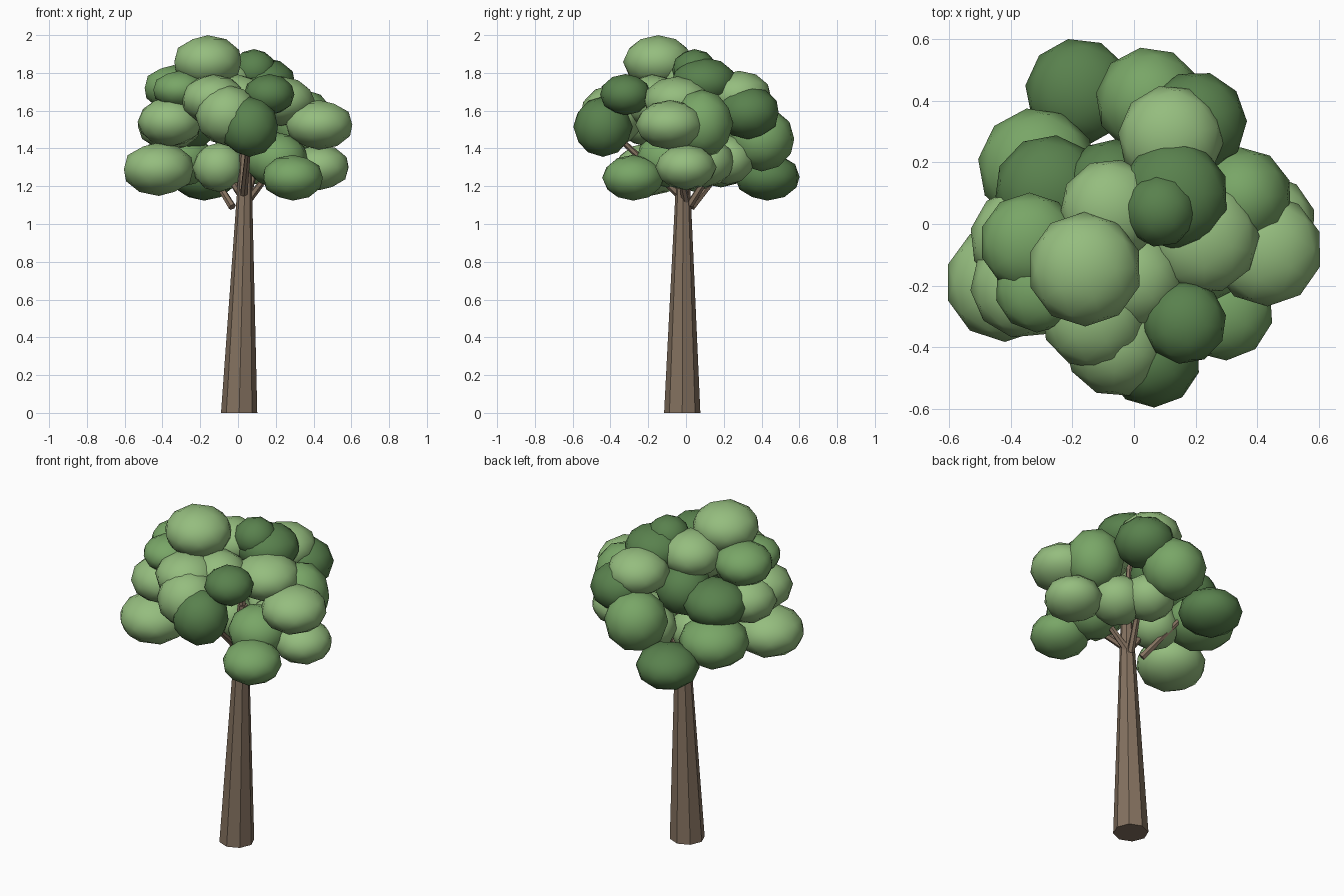
import bpy, random
from mathutils import Vector

random.seed(4)


def material(name, color):
    m = bpy.data.materials.new(name)
    m.diffuse_color = (*color, 1)
    return m


BARK = material("bark", (0.23, 0.165, 0.115))
LIGHT = material("leaf_light", (0.30, 0.51, 0.21))
MID = material("leaf_mid", (0.19, 0.38, 0.135))
DARK = material("leaf_dark", (0.10, 0.22, 0.075))


def tapered_limb(name, start, end, r1, r2, sides):
    """Flat-sided cone frustum from start to end."""
    a, b = Vector(start), Vector(end)
    axis = b - a
    bpy.ops.mesh.primitive_cone_add(vertices=sides, radius1=r1, radius2=r2,
                                    depth=axis.length, location=(a + b) / 2)
    ob = bpy.context.object
    ob.rotation_euler = axis.to_track_quat('Z', 'Y').to_euler()
    ob.name = name
    ob.data.materials.append(BARK)


def leaf_clump(name, x, y, z, r, rz, mat):
    """Smooth, low-poly squashed ball of foliage."""
    bpy.ops.mesh.primitive_ico_sphere_add(subdivisions=2, radius=1, location=(x, y, z))
    ob = bpy.context.object
    ob.scale = (r * 1.045, r * 1.045, rz * 1.01)
    ob.rotation_euler.z = random.uniform(0, 6.28)
    ob.name = name
    ob.data.materials.append(mat)
    bpy.ops.object.shade_smooth()


# Trunk: slightly leaning octagonal taper, base kept flat on the ground
bpy.ops.mesh.primitive_cone_add(vertices=8, radius1=0.096, radius2=0.028,
                                depth=1.42, location=(0.006, -0.02, 0.71))
trunk = bpy.context.object
trunk.name = "trunk"
trunk.data.materials.append(BARK)
for v in trunk.data.vertices:
    if v.co.z > 0:
        v.co.x += 0.035
        v.co.y += 0.005

# Branches reaching into the crown
branches = [
    ((-0.03, 0.03, 1.09), (-0.16, 0.20, 1.30)),
    ((0.05, 0.00, 1.12), (0.22, -0.05, 1.34)),
    ((0.03, -0.03, 1.15), (0.06, -0.36, 1.46)),
    ((0.04, 0.02, 1.10), (0.12, 0.22, 1.42)),
    ((0.02, 0.00, 1.15), (-0.12, 0.04, 1.35)),
    ((0.04, -0.015, 1.36), (0.03, 0.00, 1.70)),
]
for i, (a, b) in enumerate(branches):
    tapered_limb(f"branch_{i + 1}", a, b, 0.021, 0.014, 6)

# Foliage clumps: x, y, z, horizontal radius, vertical radius
light = [
    (0.12, 0.28, 1.68, 0.165, 0.13), (0.43, -0.085, 1.525, 0.175, 0.13),
    (0.43, 0.00, 1.30, 0.155, 0.12), (0.225, -0.045, 1.65, 0.175, 0.13),
    (-0.075, 0.045, 1.75, 0.16, 0.13), (-0.16, -0.147, 1.858, 0.178, 0.14),
    (-0.365, -0.05, 1.52, 0.162, 0.13), (-0.42, -0.19, 1.29, 0.185, 0.14),
    (-0.36, -0.20, 1.54, 0.165, 0.13), (-0.13, -0.30, 1.66, 0.166, 0.13),
    (-0.055, -0.39, 1.575, 0.165, 0.16), (0.00, -0.18, 1.65, 0.155, 0.14),
    (-0.10, 0.05, 1.30, 0.135, 0.13), (0.08, 0.22, 1.34, 0.14, 0.13),
    (0.20, 0.10, 1.33, 0.15, 0.135),
]
mid = [
    (0.05, 0.40, 1.45, 0.168, 0.17), (-0.315, 0.185, 1.34, 0.185, 0.145),
    (0.35, 0.085, 1.53, 0.158, 0.18), (-0.34, -0.06, 1.72, 0.155, 0.12),
    (-0.31, -0.21, 1.71, 0.137, 0.10), (0.29, -0.28, 1.245, 0.157, 0.12),
    (0.205, -0.10, 1.34, 0.16, 0.145),
]
dark = [
    (-0.18, 0.43, 1.25, 0.167, 0.125), (0.20, 0.33, 1.59, 0.16, 0.14),
    (-0.275, 0.11, 1.53, 0.172, 0.135), (-0.07, 0.12, 1.57, 0.15, 0.15),
    (0.13, 0.095, 1.75, 0.17, 0.13), (0.085, 0.045, 1.815, 0.115, 0.11),
    (0.06, -0.44, 1.515, 0.15, 0.158), (0.165, -0.32, 1.685, 0.13, 0.108),
]
for label, clumps, mat in (("light", light, LIGHT), ("mid", mid, MID), ("dark", dark, DARK)):
    for i, c in enumerate(clumps):
        leaf_clump(f"foliage_{label}_{i + 1}", *c, mat)
